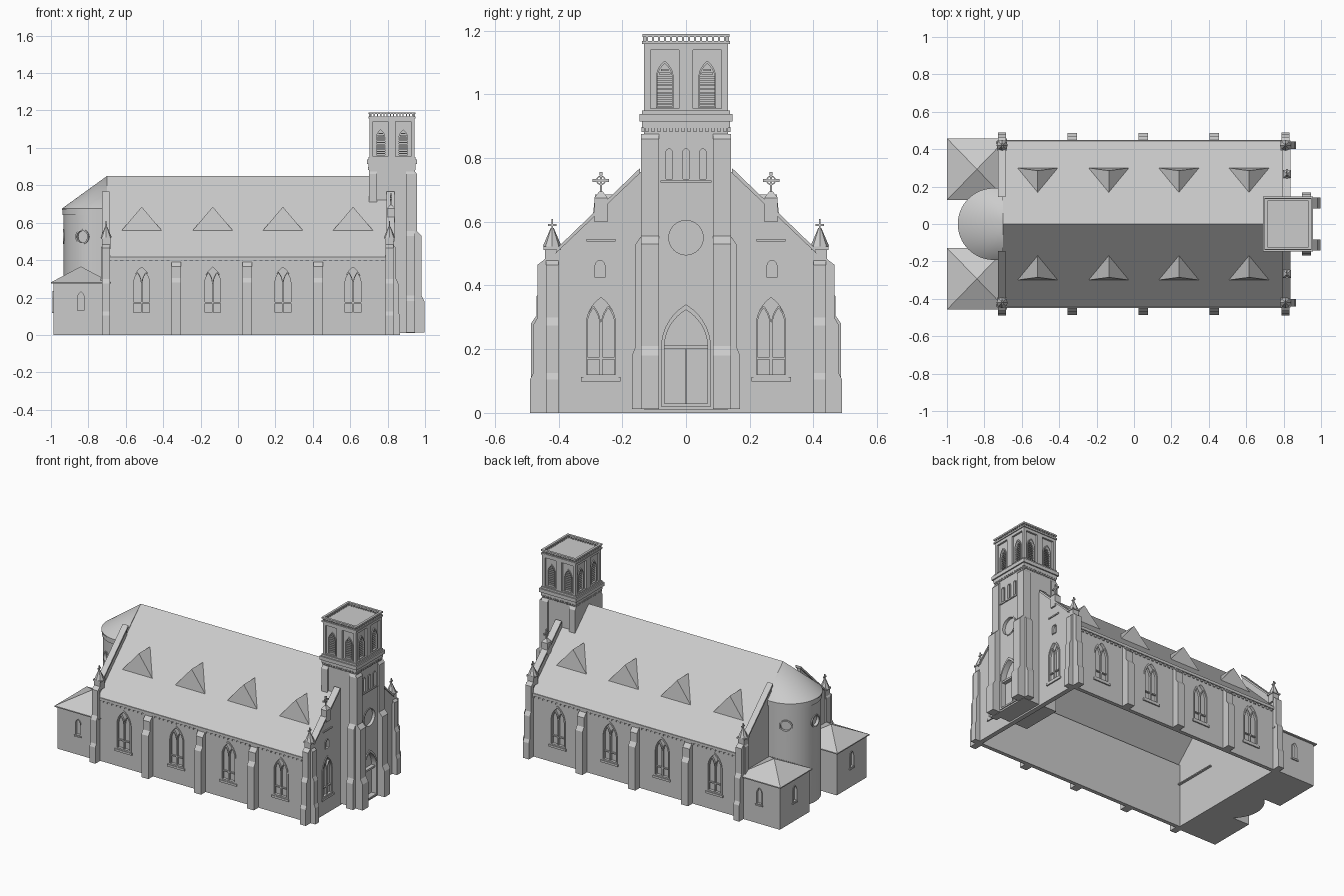
import bpy, bmesh, math
from mathutils import Matrix, Vector

if "Cube" in bpy.data.objects:
    bpy.data.objects.remove(bpy.data.objects["Cube"])

parts = {}

def bm_of(name):
    if name not in parts:
        parts[name] = bmesh.new()
    return parts[name]

def frame(o, u, n, v=(0, 0, 1)):
    m = Matrix((u, v, n)).transposed().to_4x4()
    m.translation = Vector(o)
    return m

def loops(name, pts, M, w0, w1):
    b = bm_of(name)
    return b, [[b.verts.new(M @ Vector((p[0], p[1], w))) for p in pts] for w in (w0, w1)]

def skin(b, r, q):
    for i in range(len(r)):
        j = (i + 1) % len(r)
        b.faces.new((r[i], r[j], q[j], q[i]))

def prism(name, pts, M, w0, w1):
    b, (r, q) = loops(name, pts, M, w0, w1)
    b.faces.new(r[::-1]); b.faces.new(q); skin(b, r, q)

def ring(name, outer, inner, M, w0, w1):
    b, (o0, o1) = loops(name, outer, M, w0, w1)
    b, (i0, i1) = loops(name, inner, M, w0, w1)
    skin(b, o0, o1); skin(b, i1, i0); skin(b, o1, i1); skin(b, i0, o0)

def rect(u0, u1, v0, v1):
    return [(u0, v0), (u1, v0), (u1, v1), (u0, v1)]

PLAN = Matrix.Identity(4)
def box(name, x0, x1, y0, y1, z0, z1):
    prism(name, rect(x0, x1, y0, y1), PLAN, z0, z1)

def cone(name, x, y, z0, z1, r0, r1, seg=4):
    bmesh.ops.create_cone(bm_of(name), cap_ends=True, segments=seg, radius1=r0, radius2=r1, depth=z1 - z0,
        matrix=Matrix.Translation((x, y, (z0 + z1) / 2)) @ Matrix.Rotation(math.pi / 4, 4, 'Z'))

def lancet(c, a, z0, zs, h, n=8):
    R = (a * a + h * h) / (2 * a)
    t = math.asin(min(1, h / R))
    arc = [(a - R + R * math.cos(t * i / n), zs + R * math.sin(t * i / n)) for i in range(n + 1)]
    return ([(c - a, z0), (c + a, z0)] + [(c + x, z) for x, z in arc] +
            [(c - x, z) for x, z in arc[-2::-1]])

def circle(c, z, r, n=32):
    return [(c + r * math.cos(i * math.tau / n), z + r * math.sin(i * math.tau / n)) for i in range(n)]

def small_window(M, c, a, z0, zs, h, cut, t=.004, d=.012):
    prism(cut, lancet(c, a, z0, zs, h), M, -d, .02)
    ring("small_window_frames", lancet(c, a + t, z0 - t, zs, h + t), lancet(c, a - .001, z0, zs, h), M, -d, .004)

def round_window(M, c, z, r, cut):
    prism(cut, circle(c, z, r), M, -.015, .03)
    ring("round_window_frames", circle(c, z, r + .004), circle(c, z, r - .004), M, -.015, .004)

def big_window(M, c, cut):
    a, z0, zs, h = .052, .115, .275, .095
    n = "tracery_windows"
    prism(cut, lancet(c, a, z0, zs, h), M, -.014, .02)
    ring(n, lancet(c, a + .003, z0 - .003, zs, h + .004), lancet(c, a - .006, z0 + .006, zs, h - .008), M, -.014, .004)
    for s in (-1, 1):
        k = c + s * .0235
        ring(n, lancet(k, .0235, z0, zs, .062), lancet(k, .019, z0 + .004, zs, .054), M, -.014, -.002)
    prism(n, rect(c - .048, c + .048, .168, .175), M, -.014, -.003)
    prism(n, rect(c - .062, c + .062, .098, .112), M, -.005, .008)

def buttress(name, x, y, out, hw, prof):
    n = (-out[1], out[0], 0)
    prism(name, prof, frame((x, y, 0), (out[0], out[1], 0), n), -hw, hw)

FRONT = frame((.83, 0, 0), (0, 1, 0), (1, 0, 0))
TOWER = frame((.945, 0, 0), (0, 1, 0), (1, 0, 0))
YZ = frame((0, 0, 0), (0, 1, 0), (1, 0, 0))

# gable end walls with raised sloping parapets
prism("front_gable", [(-.44, 0), (.44, 0), (.44, .48), (.42, .49), (.145, .757),
      (-.145, .757), (-.42, .49), (-.44, .48)], YZ, .80, .83)
prism("rear_gable", [(-.44, 0), (.44, 0), (.44, .48), (.42, .49), (.15, .75), (.15, .655),
      (-.15, .655), (-.15, .75), (-.42, .49), (-.44, .48)], YZ, -.72, -.695)
for s in (-1, 1):
    for x0, x1 in ((.795, .838), (-.728, -.688)):
        prism("gable_coping", [(s * .41, .50), (s * .145, .752), (s * .145, .768), (s * .40, .522)], YZ, x0, x1)

# long walls, windows, buttresses, eaves, dormers
step = [(0, 0), (.047, 0), (.047, .28), (.03, .305), (.03, .365), (.008, .39), (.008, .415), (0, .415)]
for s in (-1, 1):
    y0, y1 = sorted((s * .415, s * .44))
    box("nave_walls", -.71, .815, y0, y1, 0, .41)
    side = frame((0, s * .44, 0), (1, 0, 0), (0, s, 0))
    prism("eave_cornice", rect(-.69, .80, .398, .416), side, -.01, .01)
    for i in range(48):
        u = -.675 + i * .031
        prism("eave_cornice", rect(u, u + .014, .385, .398), side, -.002, .006)
    for x in (-.33, .05, .43):
        buttress("side_buttresses", x, s * .44, (0, s), .025, step)
    for x in (-.515, -.135, .24, .615):
        big_window(side, x, "cut_nave")
        b = bm_of("dormers")
        v = [b.verts.new(p) for p in ((x - .11, s * .30, .555), (x + .11, s * .30, .555),
             (x, s * .285, .685), (x, s * .165, .685))]
        for f in ((0, 1, 2), (0, 2, 3), (2, 1, 3), (0, 3, 1)):
            b.faces.new([v[i] for i in f])
    # front gable openings
    big_window(FRONT, s * .267, "cut_gable")
    small_window(FRONT, s * .27, .016, .425, .463, .016, "cut_gable")
    prism("gable_string_course", rect(s * .267 - .045, s * .267 + .045, .538, .546), FRONT, -.005, .006)
    # gable crosses
    k = s * .267
    box("gable_cross_pedestals", .797, .84, k - .02, k + .02, .60, .675)
    cone("gable_cross_pedestals", .818, k, .675, .695, .03, .008)
    box("gable_crosses", .814, .822, k - .003, k + .003, .69, .75)
    box("gable_crosses", .814, .822, k - .02, k + .02, .727, .733)
    ring("gable_crosses", circle(k, .73, .015, 16), circle(k, .73, .011, 16), YZ, .815, .821)
    for dy, dz in ((-.021, 0), (.021, 0), (0, .021)):
        box("gable_crosses", .813, .823, k + dy - .005, k + dy + .005, .725 + dz, .735 + dz)
    # corner buttresses and pinnacles
    corner = [(0, 0), (.05, 0), (.05, .105), (.04, .125), (.04, .275), (.026, .30), (.026, .465), (0, .485)]
    for x, d in ((.81, 1), (-.705, -1)):
        y = s * .42
        buttress("corner_buttresses", x, s * .44, (0, s), .021, corner)
        buttress("corner_buttresses", x + d * .015, y, (d, 0), .02,
                 [(p * (.8 if d > 0 else .5), z) for p, z in corner])
        box("pinnacles", x - .022, x + .022, y - .022, y + .022, .46, .52)
        box("pinnacles", x - .027, x + .027, y - .027, y + .027, .512, .522)
        cone("pinnacles", x, y, .522, .545, .03, .02, 8)
        cone("pinnacles", x, y, .545, .58, .02, .005, 8)
        box("pinnacles", x - .003, x + .003, y - .003, y + .003, .57, .608)
        box("pinnacles", x - .004, x + .004, y - .014, y + .014, .586, .593)
prism("nave_roof", [(-.445, .416), (0, .85), (.445, .416), (.445, .40), (0, .834), (-.445, .40)], YZ, -.70, .81)

# apse with half-cone roof and round windows
def apse_plan(r):
    return [(-.70, r)] + [(-.75 + r * math.cos(a), r * math.sin(a)) for a in
            [math.pi / 2 + math.pi * i / 32 for i in range(33)]] + [(-.70, -r)]
prism("apse", apse_plan(.182), PLAN, 0, .66)
prism("apse_cornice", apse_plan(.188), PLAN, .64, .668)
b, (r, q) = loops("apse_roof", apse_plan(.192), PLAN, .668, .675)
skin(b, r, q)
b.faces.new(r)
top = b.verts.new((-.70, 0, .85))
for i in range(len(q)):
    b.faces.new((q[i], q[(i + 1) % len(q)], top))
for deg in (117, 180, 243):
    c, s_ = math.cos(math.radians(deg)), math.sin(math.radians(deg))
    round_window(frame((-.75 + .182 * c, .182 * s_, 0), (-s_, c, 0), (c, s_, 0)), 0, .525, .036, "cut_apse")

# low annexes with pyramid roofs
for s in (-1, 1):
    y = s * .293
    box("annexes", -.987, -.70, y - .152, y + .152, 0, .28)
    b, (r, q) = loops("annex_roofs", rect(-1, -.68, y - .165, y + .165), PLAN, .274, .281)
    skin(b, r, q)
    b.faces.new(r)
    top = b.verts.new((-.84, y, .366))
    for i in range(4):
        b.faces.new((q[i], q[(i + 1) % 4], top))
    for o, u, n in (((-.987, y, 0), (0, 1, 0), (-1, 0, 0)), ((-.84, y + s * .152, 0), (1, 0, 0), (0, s, 0))):
        M = frame(o, u, n)
        small_window(M, 0, .018, .13, .20, .03, "cut_annex")
        prism("annex_sills", rect(-.025, .025, .117, .126), M, -.003, .008)

# tower shaft, portal and front openings
box("tower_shaft", .70, .945, -.132, .132, .01, .91)
prism("cut_tower", lancet(0, .078, .02, .205, .135, 12), TOWER, -.03, .02)
ring("portal", lancet(0, .078, .02, .205, .135, 12), lancet(0, .068, .03, .205, .118, 12), TOWER, -.03, .006)
prism("portal", rect(-.07, .07, .20, .212), TOWER, -.03, -.005)
prism("portal", rect(-.002, .002, .03, .20), TOWER, -.03, -.025)
round_window(TOWER, 0, .55, .058, "cut_tower")
for y in (-.053, 0, .053):
    small_window(TOWER, y, .011, .735, .818, .011, "cut_tower")
prism("portal_sill", rect(-.08, .08, .723, .729), TOWER, -.005, .006)
tb = [(0, .012), (.052, .012), (.052, .18), (.036, .21), (.036, .53), (.012, .555), (.012, .86), (0, .875)]
for s in (-1, 1):
    buttress("tower_buttresses", .945, s * .113, (1, 0), .029, tb)
    buttress("tower_buttresses", .922, s * .132, (0, s), .024, [(p * .72, z) for p, z in tb])
    buttress("tower_buttresses", .722, s * .132, (0, s), .022, [(0, .45), (.01, .45), (.01, .86), (0, .875)])

# belfry with louvred openings, string courses and pierced parapet
cx, hx, hy = .823, .12, .132
def slab(name, ex, z0, z1):
    box(name, cx - hx - ex, cx + hx + ex, -hy - ex, hy + ex, z0, z1)
slab("tower_belt", .006, .895, .915)
slab("tower_belt", .014, .915, .938)
slab("tower_belt", .006, .938, .95)
slab("belfry", 0, .945, 1.165)
slab("belfry_cornice", .006, 1.158, 1.168)
for o, u, n, w in (((cx + hx, 0, 0), (0, 1, 0), (1, 0, 0), hy), ((cx - hx, 0, 0), (0, 1, 0), (-1, 0, 0), hy),
                   ((cx, hy, 0), (1, 0, 0), (0, 1, 0), hx), ((cx, -hy, 0), (1, 0, 0), (0, -1, 0), hx)):
    M = frame(o, u, n)
    for s in (-1, 1):
        c = s * w * .505
        prism("cut_panel", rect(c - w * .34, c + w * .34, .955, 1.14), M, -.012, .02)
        prism("cut_louvre", lancet(c, .025, .96, 1.05, .05), M, -.035, .02)
        ring("louvres", lancet(c, .028, .957, 1.05, .055), lancet(c, .023, .962, 1.05, .046), M, -.035, -.006)
        for i in range(10):
            z = .966 + i * .012
            h = .023 if z < 1.055 else .023 * (1.10 - z) / .05
            prism("louvres", rect(c - h, c + h, z, z + .006), M, -.03, -.014)
    for i in range(14):
        k = -w + (i + .5) * 2 * w / 14
        prism("belfry_parapet", rect(k - .003, k + .003, 1.166, 1.184), M, -.008, .003)
        prism("tower_belt", rect(k - .005, k + .005, .882, .897), M, -.01, .007)
    prism("belfry_parapet", rect(-w - .004, w + .004, 1.180, 1.19), M, -.010, .005)

# turn the collected geometry into objects
objs = {}
for name, b in parts.items():
    bmesh.ops.recalc_face_normals(b, faces=b.faces)
    me = bpy.data.meshes.new(name)
    b.to_mesh(me); b.free()
    objs[name] = bpy.data.objects.new(name, me)
    bpy.context.collection.objects.link(objs[name])

# carve the window recesses
for target, cut in (("nave_walls", "cut_nave"), ("front_gable", "cut_gable"), ("apse", "cut_apse"),
                    ("annexes", "cut_annex"), ("tower_shaft", "cut_tower"),
                    ("belfry", "cut_panel"), ("belfry", "cut_louvre")):
    ob = objs[target]
    objs[cut].hide_render = True
    m = ob.modifiers.new("recess", 'BOOLEAN')
    m.operation, m.object, m.solver = 'DIFFERENCE', objs[cut], 'EXACT'
    bpy.context.view_layer.objects.active = ob
    bpy.ops.object.modifier_apply(modifier=m.name)
    bpy.data.objects.remove(objs[cut])

# smooth the curved apse
bpy.ops.object.select_all(action='DESELECT')
for n in ("apse", "apse_cornice", "apse_roof"):
    objs[n].select_set(True)
bpy.context.view_layer.objects.active = objs["apse"]
bpy.ops.object.shade_smooth_by_angle(angle=math.radians(30))
